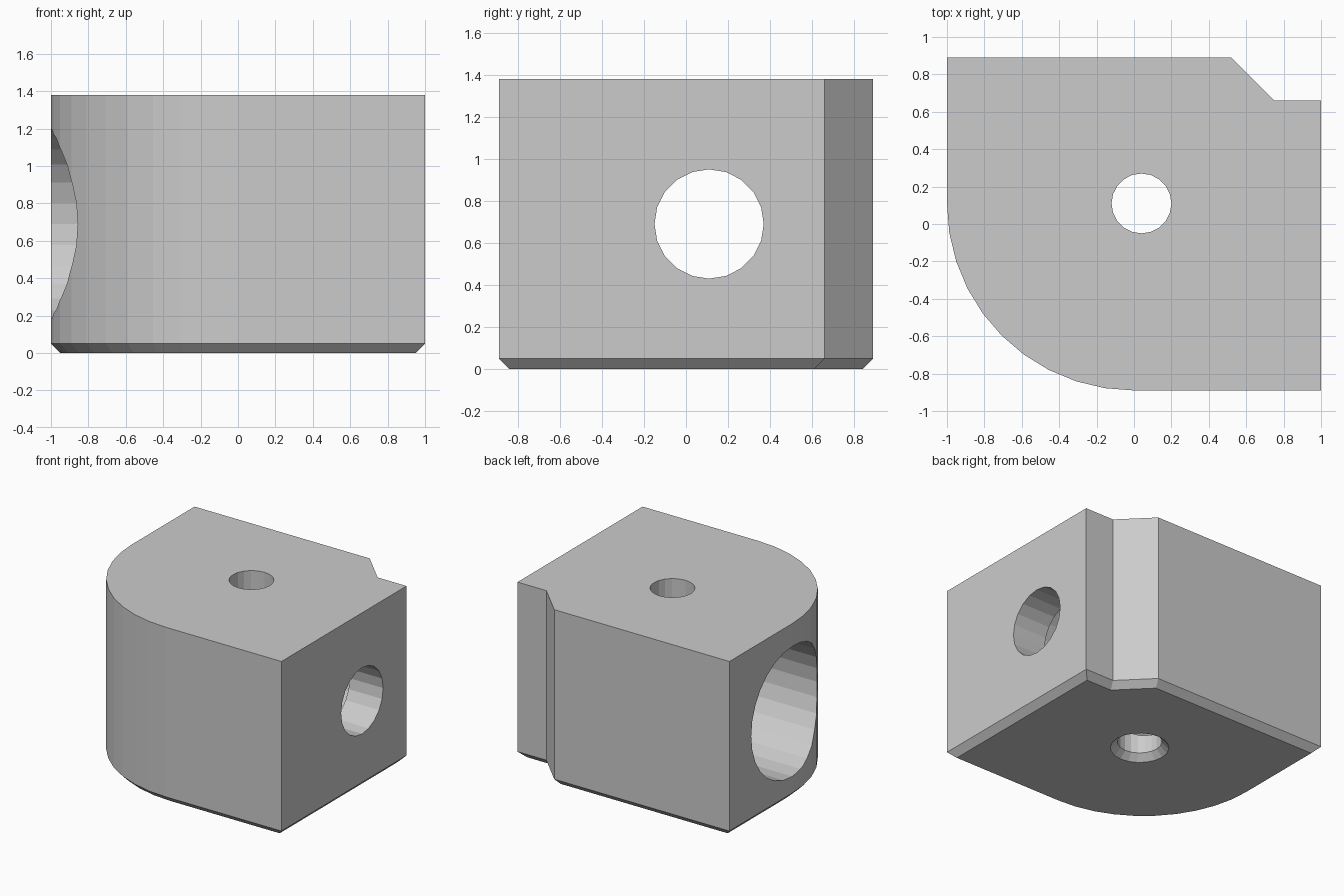
import bpy
import bmesh
from math import sin, cos, pi
from mathutils import Vector

cube = bpy.data.objects.get("Cube")
if cube:
    bpy.data.objects.remove(cube, do_unlink=True)

HEIGHT, CHAMFER = 1.38, 0.05
AXIS_Y, AXIS_Z = 0.11, 0.69

grey = bpy.data.materials.new("plain grey")
grey.use_nodes = True
colour = (0.6, 0.6, 0.6, 1)
grey.diffuse_color = colour
grey.node_tree.nodes["Principled BSDF"].inputs["Base Color"].default_value = colour


def loft(name, rings):
    """Solid skinned through equal-length rings of points."""
    bm = bmesh.new()
    loops = [[bm.verts.new(p) for p in ring] for ring in rings]
    bm.faces.new(loops[0])
    bm.faces.new(loops[-1])
    n = len(loops[0])
    for a, b in zip(loops, loops[1:]):
        for i in range(n):
            j = (i + 1) % n
            bm.faces.new((a[i], a[j], b[j], b[i]))
    bmesh.ops.recalc_face_normals(bm, faces=bm.faces)
    mesh = bpy.data.meshes.new(name)
    bm.to_mesh(mesh)
    bm.free()
    mesh.materials.append(grey)
    obj = bpy.data.objects.new(name, mesh)
    bpy.context.collection.objects.link(obj)
    return obj


def inset(points, d):
    """Mitred inward offset of a counter-clockwise outline."""
    result = []
    for i, p in enumerate(points):
        before = (p - points[i - 1]).normalized()
        after = (points[(i + 1) % len(points)] - p).normalized()
        n1 = Vector((-before.y, before.x))
        n2 = Vector((-after.y, after.x))
        result.append(p + (n1 + n2) * d / (1 + n1.dot(n2)))
    return result


def circle(r, sides):
    return [(r * cos(2 * pi * i / sides), r * sin(2 * pi * i / sides)) for i in range(sides)]


def x_bore(name, r, sides, x0, x1):
    return loft(name, [[(x, AXIS_Y + a, AXIS_Z + b) for a, b in circle(r, sides)] for x in (x0, x1)])


# Block outline: one large rounded corner, one notched corner
outline = [Vector((-cos(i * pi / 20), AXIS_Y - sin(i * pi / 20))) for i in range(11)]
outline += [Vector(p) for p in ((1, -0.89), (1, 0.66), (0.75, 0.66), (0.52, 0.89), (-1, 0.89))]
block = loft("block", [[(p.x, p.y, z) for p in ring] for ring, z in
                       ((inset(outline, CHAMFER), 0), (outline, CHAMFER), (outline, HEIGHT))])

# Vertical hole, countersunk underneath
steps = ((0.22, -0.01), (0.16, CHAMFER), (0.16, HEIGHT + 0.1))
cutters = [
    x_bore("large_bore_cutter", 0.51, 28, -1.2, 0.71),
    x_bore("small_bore_cutter", 0.26, 20, 0.6, 1.2),
    loft("vertical_hole_cutter", [[(0.04 + a, AXIS_Y + b, z) for a, b in circle(r, 20)] for r, z in steps]),
]

# Cut the bores into the block
for cutter in cutters:
    mod = block.modifiers.new(cutter.name, "BOOLEAN")
    mod.operation = "DIFFERENCE"
    mod.solver = "EXACT"
    mod.object = cutter
bpy.context.view_layer.objects.active = block
block.select_set(True)
for cutter in cutters:
    bpy.ops.object.modifier_apply(modifier=cutter.name)
    bpy.data.objects.remove(cutter, do_unlink=True)
